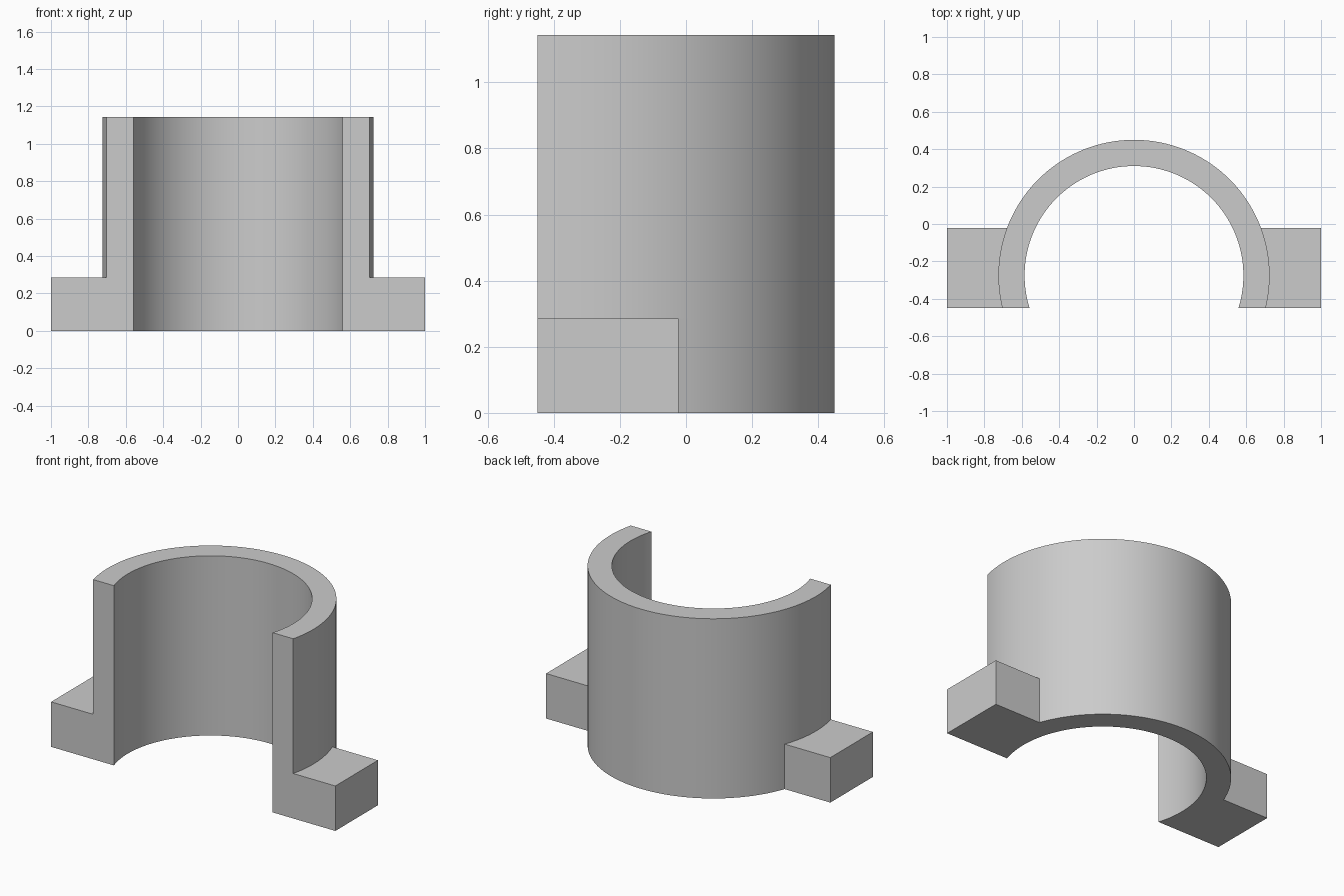
import bpy, bmesh, math

cube = bpy.data.objects.get("Cube")
if cube:
    bpy.data.objects.remove(cube, do_unlink=True)

OUTER, INNER = 0.725, 0.585
CENTRE_Y, FRONT_Y, FOOT_BACK_Y = -0.275, -0.45, -0.022
FOOT_TOP, TOP = 0.286, 1.143
FOOT_STEPS, BACK_STEPS = 14, 52


def angle_at(y, radius):
    return math.asin((y - CENTRE_Y) / radius)


def lerp_list(start, end, steps):
    return [start + (end - start) * i / steps for i in range(steps)]


def arc(bm, radius, angles):
    return [bm.verts.new((radius * math.cos(a), CENTRE_Y + radius * math.sin(a), 0))
            for a in angles]


def raise_faces(bm, faces, height):
    """Extrude faces upward and return the raised copies."""
    geom = bmesh.ops.extrude_face_region(bm, geom=faces)["geom"]
    verts = [g for g in geom if isinstance(g, bmesh.types.BMVert)]
    bmesh.ops.translate(bm, verts=verts, vec=(0, 0, height))
    return [g for g in geom if isinstance(g, bmesh.types.BMFace)]


bm = bmesh.new()

# Sleeve footprint: open ring, with arc points where the feet meet it
a0, a1 = angle_at(FRONT_Y, OUTER), angle_at(FOOT_BACK_Y, OUTER)
outer_angles = (lerp_list(a0, a1, FOOT_STEPS)
                + lerp_list(a1, math.pi - a1, BACK_STEPS)
                + lerp_list(math.pi - a1, math.pi - a0, FOOT_STEPS)
                + [math.pi - a0])
b0 = angle_at(FRONT_Y, INNER)
count = len(outer_angles) - 1
inner_angles = lerp_list(b0, math.pi - b0, count) + [math.pi - b0]
outer = arc(bm, OUTER, outer_angles)
inner = arc(bm, INNER, inner_angles)
ring = [bm.faces.new((inner[i], outer[i], outer[i + 1], inner[i + 1]))
        for i in range(count)]

# Feet footprints: blocks ending against the sleeve's outer arc
feet = []
for side, edge in ((1, outer[:FOOT_STEPS + 1]),
                   (-1, outer[::-1][:FOOT_STEPS + 1])):
    corners = [bm.verts.new((side, y, 0)) for y in (FOOT_BACK_Y, FRONT_Y)]
    feet.append(bm.faces.new(edge + corners))

# Raise everything to foot height, then the sleeve alone to full height
raised = raise_faces(bm, ring + feet, FOOT_TOP)
ring_top = [f for f in raised if len(f.verts) == 4]
raise_faces(bm, ring_top, TOP - FOOT_TOP)
bmesh.ops.recalc_face_normals(bm, faces=bm.faces[:])

mesh = bpy.data.meshes.new("half_sleeve_bracket")
bm.to_mesh(mesh)
bm.free()
bracket = bpy.data.objects.new("half_sleeve_bracket", mesh)
bpy.context.collection.objects.link(bracket)

# Plain grey material
grey = bpy.data.materials.new("light_grey")
grey.use_nodes = True
colour = (0.6, 0.6, 0.6, 1)
grey.diffuse_color = colour
grey.node_tree.nodes["Principled BSDF"].inputs["Base Color"].default_value = colour
mesh.materials.append(grey)

# Smooth curved walls, crisp edges
bpy.ops.object.select_all(action="DESELECT")
bracket.select_set(True)
bpy.context.view_layer.objects.active = bracket
bpy.ops.object.shade_smooth_by_angle(angle=math.radians(25))
